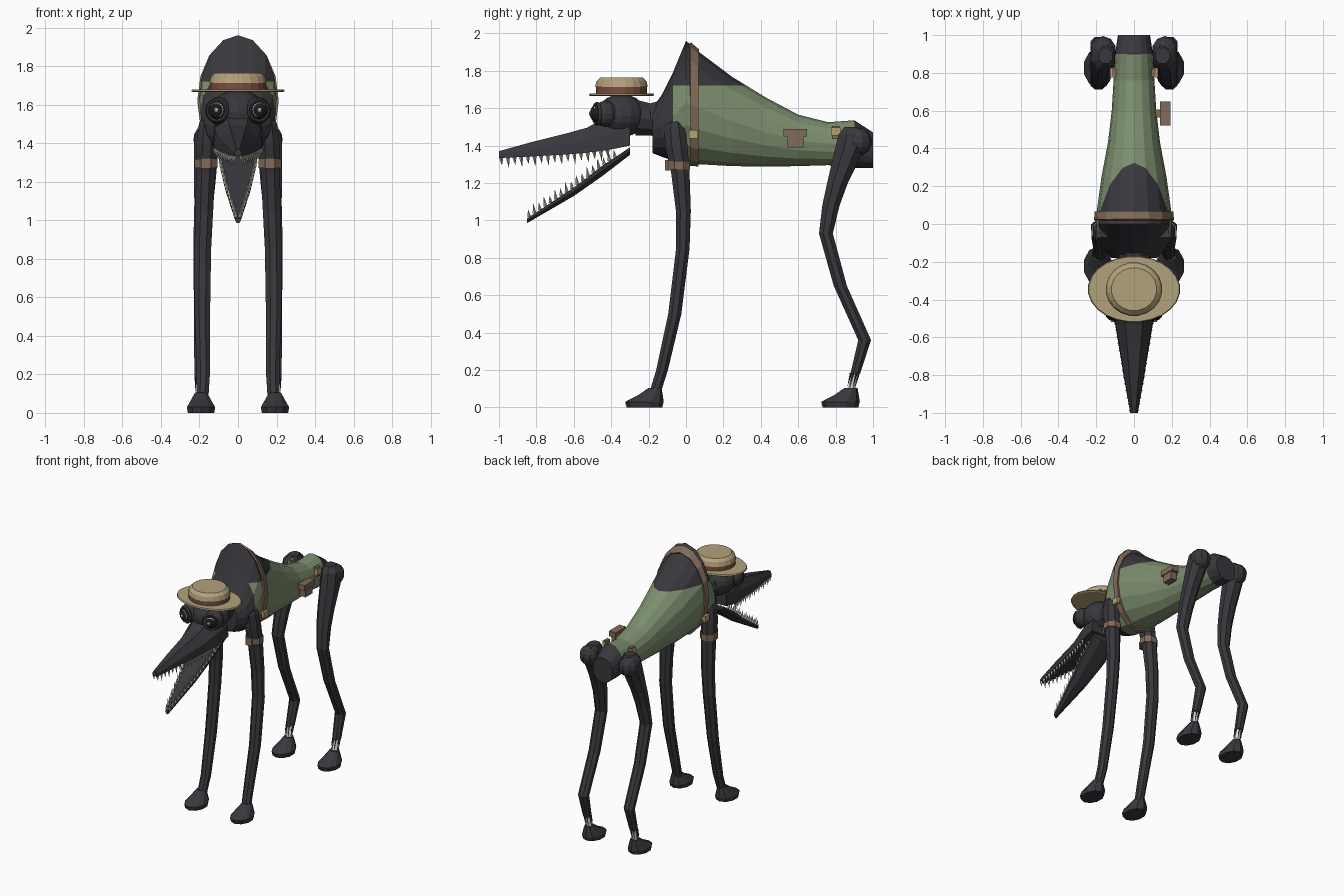
import bpy, bmesh, math
from mathutils import Matrix, Vector

if "Cube" in bpy.data.objects:
    bpy.data.objects.remove(bpy.data.objects["Cube"], do_unlink=True)


def colour(name, r, g, b):
    m = bpy.data.materials.new(name)
    m.use_nodes = True
    m.diffuse_color = (r, g, b, 1)
    bsdf = m.node_tree.nodes["Principled BSDF"]
    bsdf.inputs["Base Color"].default_value = (r, g, b, 1)
    bsdf.inputs["Roughness"].default_value = 0.9
    return m


DARK = colour("charcoal hide", 0.04, 0.04, 0.047)
GREEN = colour("sage cloth", 0.2, 0.27, 0.155)
STRAW = colour("straw", 0.45, 0.36, 0.2)
BAND = colour("rust ribbon", 0.2, 0.075, 0.05)
LEATHER = colour("brown leather", 0.22, 0.145, 0.1)
BRASS = colour("pale buckle", 0.48, 0.36, 0.17)
TOOTH = colour("tooth grey", 0.5, 0.5, 0.44)
WHITE = colour("bone white", 0.85, 0.85, 0.85)
BLACK = colour("eye black", 0.012, 0.012, 0.014)


def finish(name, bm, *mats):
    bmesh.ops.recalc_face_normals(bm, faces=bm.faces)
    me = bpy.data.meshes.new(name)
    bm.to_mesh(me)
    bm.free()
    ob = bpy.data.objects.new(name, me)
    bpy.context.scene.collection.objects.link(ob)
    for m in mats:
        me.materials.append(m)
    return ob


def loft(rings, caps=True):
    bm = bmesh.new()
    rows = [[bm.verts.new(p) for p in ring] for ring in rings]
    n = len(rows[0])
    for a, b in zip(rows, rows[1:]):
        for i in range(n):
            j = (i + 1) % n
            bm.faces.new((a[i], a[j], b[j], b[i]))
    if caps:
        bm.faces.new(rows[0])
        bm.faces.new(rows[-1])
    return bm


def flat_ring(x, y, z, rx, ry, n=8):
    turns = [math.tau * (i + 0.5) / n for i in range(n)]
    return [(x + rx * math.cos(t), y + ry * math.sin(t), z) for t in turns]


def upright_ring(y, low, high, w, n=16):
    turns = [math.tau * i / n for i in range(n)]
    mid, half = (low + high) / 2, (high - low) / 2
    return [(w * math.cos(t), y, mid + half * math.sin(t)) for t in turns]


def box(name, centre, size, mat):
    bm = bmesh.new()
    bmesh.ops.create_cube(bm, size=1, matrix=Matrix.LocRotScale(Vector(centre), None, Vector(size)))
    return finish(name, bm, mat)


def ball(name, centre, radii, mat, u=12, v=8):
    bm = bmesh.new()
    bmesh.ops.create_uvsphere(bm, u_segments=u, v_segments=v, radius=1,
                              matrix=Matrix.LocRotScale(Vector(centre), None, Vector(radii)))
    return finish(name, bm, mat)


def hoop(name, centre, major, minor, mat, tilt):
    bpy.ops.mesh.primitive_torus_add(location=centre, rotation=tilt, major_radius=major,
                                     minor_radius=minor, major_segments=14, minor_segments=5)
    ob = bpy.context.object
    ob.name = name
    ob.data.materials.append(mat)


def spike(bm, base, direction, length, radius):
    d = Vector(direction).normalized()
    place = Matrix.Translation(Vector(base) + d * length / 2) @ d.to_track_quat("Z", "Y").to_matrix().to_4x4()
    bmesh.ops.create_cone(bm, cap_ends=True, segments=4, radius1=radius, radius2=0, depth=length, matrix=place)


# Body sections: y, underside, back, half width
BODY = [(-.18, 1.36, 1.6, .12), (-.13, 1.34, 1.67, .17), (-.07, 1.32, 1.79, .195), (0, 1.305, 1.96, .2),
        (.07, 1.3, 1.9, .197), (.25, 1.29, 1.765, .172), (.43, 1.287, 1.655, .138), (.6, 1.29, 1.565, .118),
        (.76, 1.295, 1.525, .108), (.9, 1.28, 1.535, .1), (1.0, 1.28, 1.47, .085)]


def section(y, grow=0.0):
    for a, b in zip(BODY, BODY[1:]):
        if a[0] <= y <= b[0]:
            f = (y - a[0]) / (b[0] - a[0])
            low, high, w = [p + (q - p) * f for p, q in zip(a[1:], b[1:])]
            return upright_ring(y, low - grow, high + grow, w + grow)


# Green jacket below the hump, dark hide elsewhere
bm = loft([upright_ring(*s) for s in BODY])
bmesh.ops.bisect_plane(bm, geom=bm.verts[:] + bm.edges[:] + bm.faces[:], plane_co=(0, 0, 1.72), plane_no=(0, 0, 1))
for f in bm.faces:
    c = f.calc_center_median()
    f.material_index = int(-.07 < c.y < .9 and c.z < 1.72)
finish("body", bm, DARK, GREEN)

# Girth strap, buckles and pouch
strap = finish("girth_strap", loft([section(.022, .006), section(.066, .006)], False), LEATHER)
mod = strap.modifiers.new("thickness", "SOLIDIFY")
mod.thickness = 0.012
mod.offset = 0
for s in (-1, 1):
    box("girth_buckle", (s * .198, .04, 1.46), (.024, .05, .045), BRASS)
    box("rear_buckle_backing", (s * .104, .8, 1.47), (.025, .04, .07), LEATHER)
    box("rear_buckle", (s * .115, .8, 1.475), (.022, .05, .045), BRASS)
box("pouch", (.163, .585, 1.425), (.05, .085, .07), LEATHER)
box("pouch_flap", (.166, .585, 1.468), (.056, .125, .04), LEATHER)
box("pouch_loop", (.13, .585, 1.46), (.05, .04, .015), LEATHER)

# Neck and head
finish("neck", loft([upright_ring(-.12, 1.42, 1.65, .12, 10), upright_ring(-.19, 1.45, 1.63, .085, 10),
                     upright_ring(-.27, 1.45, 1.65, .1, 10)]), DARK)
ball("head", (0, -.345, 1.56), (.15, .135, .115), DARK, 16, 10)


# Jaws: y, bottom, top, half width
def jaw_ring(y, low, high, w, flip):
    a, b = (high, low) if flip else (low, high)
    m = (a + b) / 2
    return [(-w, y, a), (w, y, a), (w * .95, y, m), (w * .45, y, b), (-w * .45, y, b), (-w * .95, y, m)]


UPPER = [(-.3, 1.4, 1.58, .13), (-.42, 1.375, 1.555, .125), (-.53, 1.362, 1.495, .1), (-.65, 1.352, 1.462, .08),
         (-.82, 1.342, 1.42, .052), (-1, 1.333, 1.37, .02)]
LOWER = [(-.3, 1.35, 1.39, .11), (-.45, 1.235, 1.29, .095), (-.6, 1.13, 1.175, .068), (-.85, .985, 1.01, .015)]
finish("upper_jaw", loft([jaw_ring(*r, False) for r in UPPER]), DARK)
finish("lower_jaw", loft([jaw_ring(*r, True) for r in LOWER]), DARK)


def teeth(name, rows, edge, direction, count, length, start):
    bm = bmesh.new()
    for i in range(count):
        y = start + (rows[-1][0] + .012 - start) * i / (count - 1)
        for a, b in zip(rows, rows[1:]):
            if b[0] <= y <= a[0]:
                f = (y - a[0]) / (b[0] - a[0])
                z = a[edge] + (b[edge] - a[edge]) * f
                w = a[3] + (b[3] - a[3]) * f
                for s in (-1, 1):
                    spike(bm, (s * (w - .006), y, z), direction, length * (1 if i % 2 else .75), .011)
    finish(name, bm, TOOTH)


teeth("upper_teeth", UPPER, 1, (0, .1, -1), 17, .055, -.42)
teeth("lower_teeth", LOWER, 2, (0, -.15, 1), 17, .055, -.38)

# Eyes in heavy sockets
for s in (-1, 1):
    ball("eye_socket", (s * .1, -.43, 1.57), (.07, .065, .07), DARK)
    ball("eyeball", (s * .105, -.465, 1.57), (.05, .05, .05), BLACK)
    hoop("eye_rim", (s * .107, -.475, 1.57), .053, .012, DARK, (math.pi / 2, 0, s * .35))
    hoop("eye_glint", (s * .112, -.495, 1.572), .036, .003, WHITE, (math.pi / 2, 0, s * .35))
    ball("pupil", (s * .112, -.512, 1.572), (.012, .008, .012), TOOTH, 8, 6)

# Straw hat
HY = -.345
finish("hat_brim", loft([flat_ring(0, HY, z, rx, ry, 24) for z, rx, ry in
                         ((1.665, .235, .168), (1.67, .245, .176), (1.679, .24, .172))]), STRAW)
finish("hat_ribbon", loft([flat_ring(0, HY, z, .146, .137, 20) for z in (1.677, 1.715)]), BAND)
finish("hat_crown", loft([flat_ring(0, HY, z, r, r * .95, 20) for z, r in
                          ((1.713, .15), (1.745, .142), (1.765, .12))]), STRAW)

# Legs: height, x, y, half width, half depth
FRONT = [(1.54, .15, -.06, .035, .035), (1.5, .155, -.062, .052, .058), (1.4, .162, -.052, .058, .065),
         (1.25, .168, -.03, .054, .053), (1.05, .175, -.014, .05, .043), (.85, .183, -.017, .047, .039),
         (.5, .185, -.06, .043, .038), (.2, .18, -.128, .037, .034), (.08, .185, -.165, .034, .033)]
REAR = [(1.5, .15, .89, .04, .045), (1.46, .16, .89, .065, .08), (1.38, .165, .875, .07, .085),
        (1.2, .172, .81, .06, .06), (1.08, .178, .775, .053, .05), (.93, .188, .748, .046, .04),
        (.65, .19, .825, .043, .038), (.36, .192, .955, .04, .037), (.18, .195, .905, .032, .028)]
FOOT = [(0, -.222, .072, .095), (.03, -.222, .077, .103), (.065, -.19, .056, .066), (.105, -.165, .033, .034)]

for s in (-1, 1):
    for name, rows, shift in (("front", FRONT, 0), ("rear", REAR, 1.048)):
        finish(name + "_leg", loft([flat_ring(s * x, y, z, rx, ry) for z, x, y, rx, ry in rows]), DARK)
        finish(name + "_foot", loft([flat_ring(s * .192, y + shift, z, rx, ry, 10) for z, y, rx, ry in FOOT]), DARK)
        bm = bmesh.new()
        for k in (-1, 0, 1):
            spike(bm, (s * .192 + k * .035, shift - .3 + abs(k) * .02, .015), (k * .2, -1, -.1), .028, .008)
        finish(name + "_claws", bm, TOOTH)
    ball("hip", (s * .165, .92, 1.42), (.07, .075, .075), DARK, 10, 8)
    # Bare ankle with torn strips of hide
    finish("ankle_bone", loft([flat_ring(s * .195, .905, .185, .024, .02), flat_ring(s * .192, .883, .09, .024, .02)]), WHITE)
    bm = bmesh.new()
    for p in flat_ring(s * .195, .903, .185, .027, .023):
        spike(bm, p, (0, -.25, -1), .085, .006)
    finish("ankle_strips", bm, DARK)
    # Strap and buckle on the front leg
    finish("leg_strap", loft([flat_ring(s * .166, -.038, z, .064, .064) for z in (1.272, 1.318)]), LEATHER)
    box("leg_buckle", (s * .166, -.1, 1.295), (.05, .025, .055), LEATHER)
